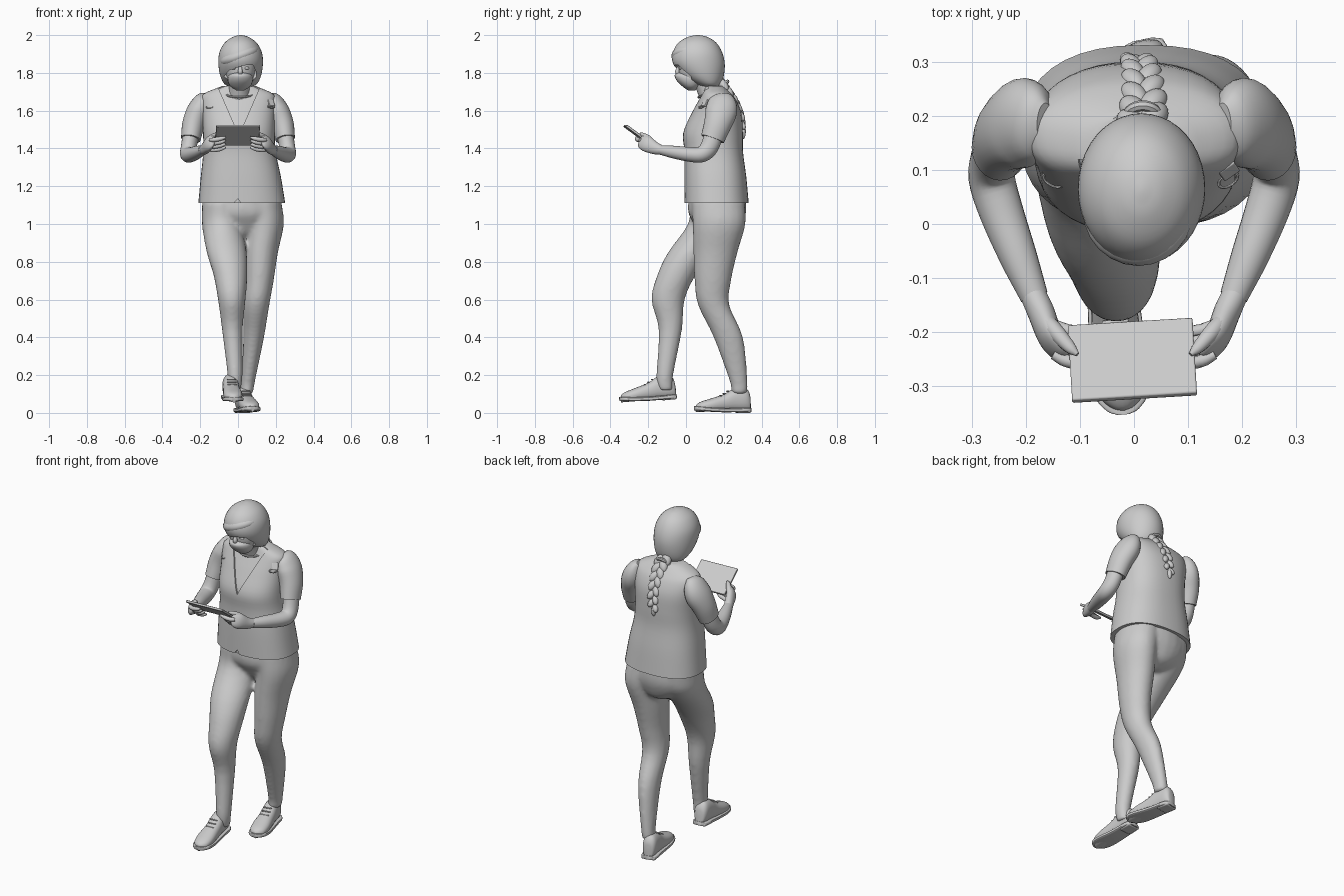
import bpy, bmesh, math
from mathutils import Vector, Euler

if "Cube" in bpy.data.objects:
    bpy.data.objects.remove(bpy.data.objects["Cube"], do_unlink=True)

grey = bpy.data.materials.new("plain_grey")
grey.use_nodes = True
grey.diffuse_color = (.6, .6, .6, 1)
grey.node_tree.nodes["Principled BSDF"].inputs["Base Color"].default_value = (.6, .6, .6, 1)

X, Y, Z = Vector((1, 0, 0)), Vector((0, 1, 0)), Vector((0, 0, 1))


def finish(obj, name, angle=40):
    """Name, colour and smooth one object."""
    obj.name = obj.data.name = name
    obj.data.materials.clear()
    obj.data.materials.append(grey)
    bpy.ops.object.select_all(action='DESELECT')
    obj.select_set(True)
    bpy.context.view_layer.objects.active = obj
    bpy.ops.object.shade_smooth_by_angle(angle=math.radians(angle))
    return obj


def from_bmesh(bm, name):
    bmesh.ops.recalc_face_normals(bm, faces=bm.faces)
    mesh = bpy.data.meshes.new(name)
    bm.to_mesh(mesh)
    bm.free()
    obj = bpy.data.objects.new(name, mesh)
    bpy.context.collection.objects.link(obj)
    return finish(obj, name)


def spline(rings, steps):
    """Smooth curve through every ring of numbers."""
    rows = [Vector(r) for r in rings]
    rows = [2 * rows[0] - rows[1]] + rows + [2 * rows[-1] - rows[-2]]
    out = []
    for p, q, r, s in zip(rows, rows[1:], rows[2:], rows[3:]):
        for k in range(steps):
            t = k / steps
            out.append(q + (r - p) * t / 2 + (2 * p - 5 * q + 4 * r - s) * t * t / 2
                       + (3 * q - p - 3 * r + s) * t ** 3 / 2)
    return out + [rows[-2]]


def loft(name, rings, axis=None, power=2, sides=24, steps=4):
    """Skin of elliptical rings (x, y, z, half width, half depth)."""
    rows = spline(rings, steps)
    centres = [Vector(r[:3]) for r in rows]
    bm = bmesh.new()
    loops = []
    for i, (row, centre) in enumerate(zip(rows, centres)):
        tangent = axis or (centres[min(i + 1, len(rows) - 1)] - centres[max(i - 1, 0)]).normalized()
        u = (X - X.dot(tangent) * tangent).normalized()
        v = tangent.cross(u)
        loop = []
        for k in range(sides):
            angle = math.tau * k / sides
            c, s = (math.copysign(abs(f) ** (2 / power), f) for f in (math.cos(angle), math.sin(angle)))
            loop.append(bm.verts.new(centre + u * c * max(row[3], .002) + v * s * max(row[4], .002)))
        loops.append(loop)
    for a, b in zip(loops, loops[1:]):
        for k in range(sides):
            n = (k + 1) % sides
            bm.faces.new((a[k], a[n], b[n], b[k]))
    bm.faces.new(loops[0])
    bm.faces.new(loops[-1])
    return from_bmesh(bm, name)


def ball(name, at, size, turn=(0, 0, 0)):
    bpy.ops.mesh.primitive_uv_sphere_add(segments=24, ring_count=16, location=at, rotation=turn)
    bpy.context.object.scale = size
    return finish(bpy.context.object, name)


def box(name, at, size, turn=(0, 0, 0), bevel=.003):
    bpy.ops.mesh.primitive_cube_add(size=1, location=at, rotation=turn)
    obj = bpy.context.object
    obj.scale = size
    bpy.ops.object.transform_apply(location=False, rotation=False)
    mod = obj.modifiers.new("soft_edges", 'BEVEL')
    mod.width, mod.segments = bevel, 2
    return finish(obj, name)


def ring(name, at, major, minor, turn=(0, 0, 0), scale=(1, 1, 1)):
    bpy.ops.mesh.primitive_torus_add(major_radius=major, minor_radius=minor, major_segments=28,
                                     minor_segments=8, location=at, rotation=turn)
    bpy.context.object.scale = scale
    return finish(bpy.context.object, name)


def cut(obj, outline, near, far):
    """Remove a prism with the given (x, z) outline between two depths."""
    bm = bmesh.new()
    face = bm.faces.new([bm.verts.new((x, near, z)) for x, z in outline])
    extra = bmesh.ops.extrude_face_region(bm, geom=[face])["geom"]
    bmesh.ops.translate(bm, vec=Y * (far - near), verts=[g for g in extra if isinstance(g, bmesh.types.BMVert)])
    cutter = from_bmesh(bm, "cutter")
    cutter.hide_render = True
    mod = obj.modifiers.new("cut", 'BOOLEAN')
    mod.operation, mod.solver, mod.object = 'DIFFERENCE', 'EXACT', cutter
    bpy.context.view_layer.objects.active = obj
    bpy.ops.object.modifier_apply(modifier=mod.name)
    bpy.data.objects.remove(cutter, do_unlink=True)
    finish(obj, obj.name)


def blend(name, parts):
    """Melt overlapping parts into one smooth skin."""
    for part in parts:
        part.select_set(True)
    bpy.context.view_layer.objects.active = parts[0]
    bpy.ops.object.join()
    skin = parts[0].modifiers.new("skin", 'REMESH')
    skin.mode, skin.voxel_size = 'VOXEL', .011
    soft = parts[0].modifiers.new("soft", 'SMOOTH')
    soft.factor, soft.iterations = .5, 8
    for mod in ("skin", "soft"):
        bpy.ops.object.modifier_apply(modifier=mod)
    finish(parts[0], name, 80)


# Torso: shirt inside a sleeveless vest with an open V neck
torso = [(.02, .162, 1.11, .23, .17), (.015, .155, 1.25, .212, .164), (.008, .147, 1.38, .192, .155),
         (.005, .143, 1.48, .19, .158), (.003, .16, 1.58, .194, .135), (.002, .165, 1.65, .198, .105),
         (.002, .16, 1.69, .182, .08), (.005, .145, 1.73, .09, .055)]
loft("shirt", [(x, y, z, a - .009, b - .009) for x, y, z, a, b in torso], Z, 2.4, 40)
vest = loft("vest", torso, Z, 2.4, 40)
cut(vest, [(.005, 1.47), (.14, 1.78), (-.13, 1.78)], -.1, .12)
cut(vest, [(-.03, 1.1), (.02, 1.1), (0, 1.135)], -.1, .05)
ring("shirt_collar", (.006, .135, 1.7), .075, .006, (.4, 0, 0), (1.1, 1, 1))

# Chest tabs with metal loops
for side, x, yaw in (("left", .175, .6), ("right", -.15, -.5)):
    box(side + "_chest_tab", (x, .1, 1.64), (.035, .012, .04), (-.5, 0, yaw))
    ring(side + "_chest_loop", (x, .082, 1.62), .018, .003, (.5, 0, yaw), (1.1, .7, 1))

# Pelvis and legs in one skin, the right leg stepping forward
pelvis = loft("pelvis", [(.02, .165, 1.14, .205, .152), (.022, .165, 1.06, .212, .153), (.025, .172, 1, .185, .13),
                         (.025, .175, .95, .11, .1), (.03, .175, .92, .05, .05)], Z)
right_leg = loft("right_leg", [(-.08, .16, 1.12, .11, .14), (-.085, .14, 1, .106, .13), (-.06, .02, .85, .106, .115),
                               (-.04, -.05, .73, .09, .102), (-.033, -.095, .6, .073, .088),
                               (-.03, -.083, .44, .055, .062), (-.016, -.112, .2, .04, .045),
                               (-.022, -.108, .12, .037, .04)], Z)
left_leg = loft("left_leg", [(.12, .17, 1.12, .11, .14), (.14, .175, 1, .103, .14), (.122, .156, .85, .09, .117),
                             (.112, .142, .7, .077, .097), (.097, .147, .57, .069, .083), (.083, .224, .4, .055, .078),
                             (.054, .278, .17, .037, .048), (.045, .283, .1, .035, .042)], Z)
blend("trousers", [pelvis, right_leg, left_leg])


# Shoes: upper, sole, heel and laces
def shoe(side, at, turn):
    # (distance along the foot, half width, height)
    shape = [(.052, .012, .06), (.045, .03, .1), (.02, .04, .128), (-.035, .042, .122), (-.09, .045, .092),
             (-.16, .05, .07), (-.21, .043, .055), (-.235, .024, .042), (-.243, .006, .03)]
    parts = [loft(side + "_shoe_upper", [(0, y, h / 2 + .008, w, h / 2) for y, w, h in shape], Y, 2.3),
             loft(side + "_shoe_sole", [(0, y * 1.03, .015 + max(0, -y - .12) * .1, w + .006, .011)
                                        for y, w, h in shape], Y, 5),
             box(side + "_shoe_heel", (0, .012, .011), (.08, .075, .022), bevel=.008)]
    for k in range(3):
        parts.append(box(side + "_shoe_lace", (0, -.07 - k * .02, .115 - k * .012), (.05, .007, .007), (.5, 0, 0)))
    for part in parts:
        spin = Euler(turn).to_matrix()
        part.rotation_euler = (spin @ part.rotation_euler.to_matrix()).to_euler()
        part.location = Vector(at) + spin @ part.location


shoe("right", (-.042, -.102, .068), (.085, 0, .09))
shoe("left", (.026, .29, 0), (.01, 0, .21))

# Arms bent at the elbow, hands holding the tablet
for side, s in (("left", 1), ("right", -1)):
    def limb(name, rings, **options):
        return loft(side + "_" + name, [(s * x, y, z, a, b) for x, y, z, a, b in rings], **options)

    limb("sleeve", [(.165, .185, 1.68, .02, .04), (.185, .188, 1.655, .046, .07), (.208, .187, 1.6, .062, .084),
                    (.235, .168, 1.53, .06, .073), (.25, .14, 1.45, .052, .063)])
    limb("arm", [(.245, .155, 1.5, .044, .05), (.26, .125, 1.41, .042, .048), (.264, .085, 1.37, .043, .043),
                 (.247, .025, 1.368, .041, .039), (.215, -.06, 1.38, .035, .034), (.185, -.135, 1.392, .026, .025)])
    limb("palm", [(.19, -.125, 1.39, .024, .024), (.172, -.165, 1.402, .025, .033), (.155, -.21, 1.425, .022, .042),
                  (.135, -.235, 1.44, .014, .034), (.125, -.245, 1.445, .005, .012)])
    for k, finger in enumerate(("little", "ring", "middle", "index")):
        y, z = -.185 - k * .019, 1.392 + k * .018
        limb(finger + "_finger", [(.15, y, z, .009, .009), (.125, y - .012, z, .012, .012),
                                  (.09, y - .018, z + .006, .011, .011), (.065, y - .02, z + .014, .005, .005)],
             sides=12)
    limb("thumb", [(.178, -.165, 1.41, .014, .014), (.15, -.195, 1.45, .016, .016),
                   (.12, -.228, 1.472, .012, .011), (.105, -.242, 1.48, .004, .004)], sides=12)

box("tablet", (-.003, -.253, 1.47), (.232, .172, .013), (-.63, 0, .06))

# Neck, head and face mask
loft("neck", [(.005, .15, 1.64, .07, .065), (.007, .115, 1.71, .056, .056), (.012, .08, 1.8, .055, .055)])
loft("head", [(.012, .035, 1.715, .02, .02), (.012, .034, 1.73, .045, .04), (.012, .036, 1.77, .068, .065),
              (.012, .045, 1.83, .083, .085), (.012, .055, 1.9, .08, .085), (.012, .06, 1.95, .04, .04)], Z)
loft("nose", [(.012, -.035, 1.84, .006, .006), (.012, -.045, 1.81, .012, .013), (.012, -.04, 1.79, .012, .012)], Z)
loft("face_mask", [(.012, .022, 1.803, .04, .06), (.012, .022, 1.787, .064, .082), (.012, .022, 1.757, .066, .07),
                   (.012, .026, 1.728, .052, .044), (.012, .03, 1.708, .022, .02)], Z)
for side, s in (("left", 1), ("right", -1)):
    ball(side + "_eye", (.012 + s * .034, -.03, 1.825), (.014, .008, .008))

# Hair cap with a swept fringe over an open face
hair = loft("hair", [(.014, .13, 1.725, .05, .03), (.014, .118, 1.74, .085, .065), (.014, .09, 1.785, .108, .11),
                     (.014, .068, 1.85, .118, .137), (.014, .061, 1.91, .112, .13), (.014, .06, 1.96, .084, .1),
                     (.014, .062, 1.99, .042, .052), (.014, .063, 2, .006, .008)], Z, 2, 40)
cut(hair, [(-.07, 1.68), (.095, 1.68), (.098, 1.8), (.08, 1.842), (.03, 1.84), (-.045, 1.815), (-.075, 1.78)],
    -.2, .03)
ball("fringe", (.008, .025, 1.89), (.108, .103, .05), (0, -.35, 0))

# Braid down the back, made of alternating strands
ring("hair_tie", (.016, .2, 1.735), .028, .01, (.8, 0, 0))
path = spline([(.016, .185, 1.75), (.018, .225, 1.7), (.015, .265, 1.64), (.01, .292, 1.57), (.004, .3, 1.5)], 3)
for k, point in enumerate(path):
    side = 1 if k % 2 else -1
    thick = 1 - k / len(path) * .4
    ball("braid_strand", point + X * side * .019 * thick, (.026 * thick, .024 * thick, .042 * thick),
         (.5, side * -.5, 0))
ball("braid_tip", (.002, .303, 1.48), (.013, .012, .03))
